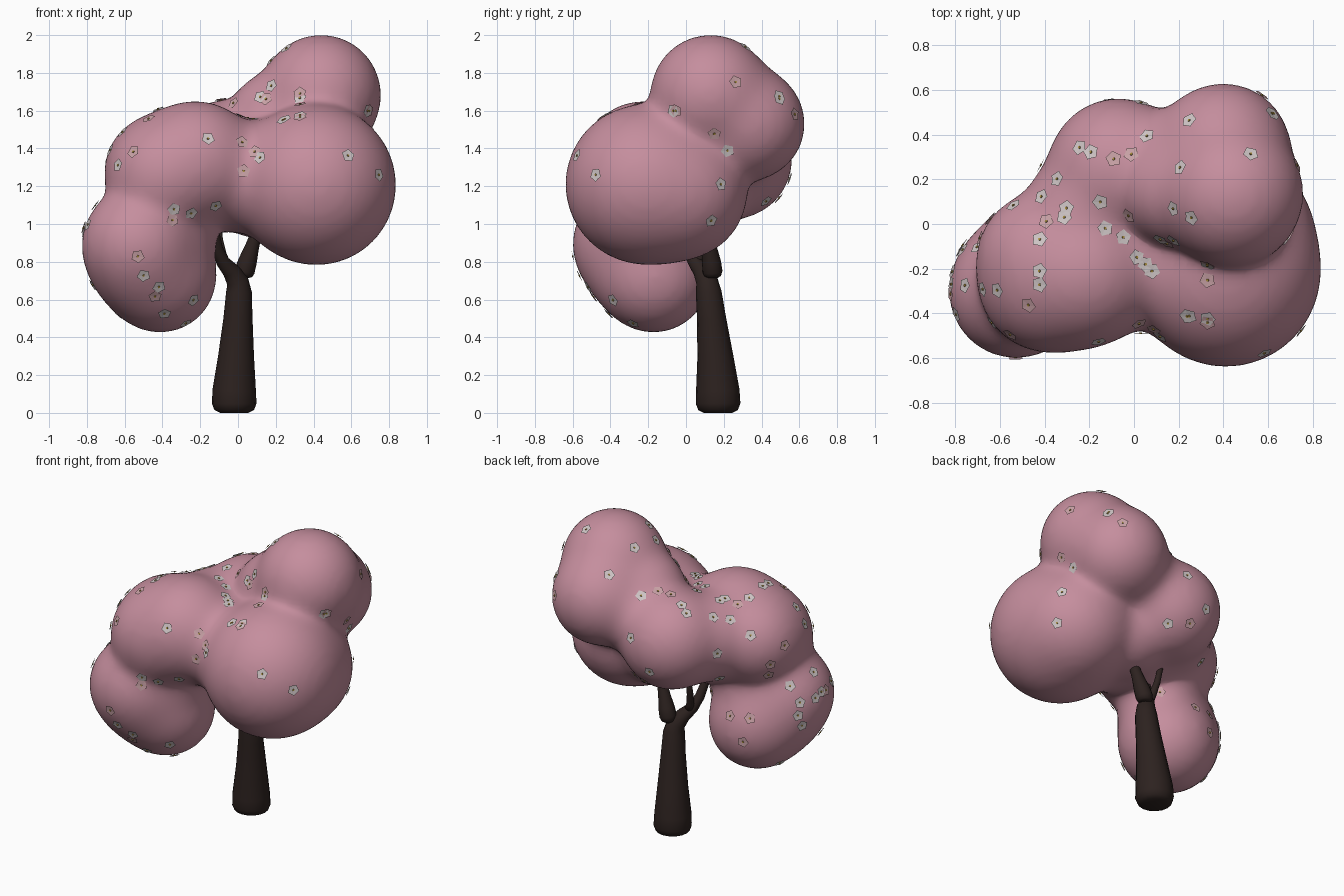
import bpy, bmesh, math, random
from mathutils import Vector

if "Cube" in bpy.data.objects:
    bpy.data.objects.remove(bpy.data.objects["Cube"])

random.seed(4)


def material(name, color):
    m = bpy.data.materials.new(name)
    m.diffuse_color = (*color, 1)
    m.use_nodes = True
    m.node_tree.nodes["Principled BSDF"].inputs["Base Color"].default_value = m.diffuse_color
    return m


PINK = material("canopy pink", (0.56, 0.27, 0.34))
BARK = material("dark bark", (0.026, 0.016, 0.014))
WHITE = material("white petals", (0.62, 0.56, 0.56))
ROSE = material("rose petals", (0.58, 0.36, 0.38))
YELLOW = material("flower center", (0.40, 0.27, 0.05))


def finish(name, bm, mats):
    me = bpy.data.meshes.new(name)
    if len(mats) == 1:
        bmesh.ops.recalc_face_normals(bm, faces=bm.faces)
    bm.to_mesh(me)
    bm.free()
    ob = bpy.data.objects.new(name, me)
    bpy.context.collection.objects.link(ob)
    for m in mats:
        me.materials.append(m)
    return ob


# Canopy: rounded lobes (x, y, z, radius) blended into one surface
LOBES = [Vector(b) for b in [
    (.41, -.215, 1.21, .422), (.44, -.03, 1.17, .35), (.06, -.17, 1.25, .28),
    (.44, .13, 1.685, .315), (.40, .33, 1.53, .297), (.19, .14, 1.56, .232),
    (.18, .27, 1.45, .225),
    (-.22, -.225, 1.325, .322), (-.38, -.265, 1.255, .305), (-.42, -.14, 1.29, .27),
    (-.41, -.17, .72, .292), (-.53, -.305, .90, .29), (-.50, -.25, .80, .275),
    (-.35, -.19, .95, .225),
    (-.07, .25, 1.34, .31), (-.22, .05, 1.32, .262),
    (.12, .08, 1.17, .24), (-.08, -.03, 1.2, .22)]]
K = 0.035


def blend(p):
    """Smooth-union distance and outward normal."""
    total, grad = 0.0, Vector()
    for b in LOBES:
        d = p - b.xyz
        w = math.exp(min(60, (b.w - d.length) / K))
        total += w
        grad += w * d.normalized()
    return -K * math.log(total + 1e-30), grad / (total + 1e-30)


def settle(p, steps=4):
    for _ in range(steps):
        d, g = blend(p)
        p = p - g * (d / max(g.length_squared, 0.35))
    return p


bm = bmesh.new()
for b in LOBES:
    ret = bmesh.ops.create_icosphere(bm, subdivisions=4, radius=b.w)
    bmesh.ops.translate(bm, verts=ret["verts"], vec=b.xyz)
canopy = finish("canopy", bm, [PINK])
mod = canopy.modifiers.new("merge", "REMESH")
mod.mode = "VOXEL"
mod.voxel_size = 0.03
merged = bpy.data.meshes.new_from_object(
    canopy.evaluated_get(bpy.context.evaluated_depsgraph_get()))
canopy.modifiers.clear()
canopy.data = merged
for v in merged.vertices:
    v.co = settle(v.co.copy())
if not merged.materials:
    merged.materials.append(PINK)
merged.polygons.foreach_set("use_smooth", [True] * len(merged.polygons))
relax = canopy.modifiers.new("relax", "SMOOTH")
relax.factor, relax.iterations = 0.5, 3


# Trunk and branches: round tubes along (x, y, z, radius) points
def tube(name, pts, sides=16):
    bm = bmesh.new()
    pts = [Vector(p) for p in pts]
    rings = []
    for i, p in enumerate(pts):
        t = (pts[min(i + 1, len(pts) - 1)].xyz - pts[max(i - 1, 0)].xyz).normalized()
        u = t.cross(Vector((0, 1, 0))).normalized()
        v = t.cross(u)
        rings.append([bm.verts.new(p.xyz + p.w * (
            u * math.cos(a * math.tau / sides) + v * math.sin(a * math.tau / sides)))
            for a in range(sides)])
    for r, s in zip(rings, rings[1:]):
        for j in range(sides):
            k = (j + 1) % sides
            bm.faces.new((r[j], r[k], s[k], s[j]))
    bm.faces.new(rings[0])
    bm.faces.new(rings[-1])
    for f in bm.faces:
        f.smooth = True
    return finish(name, bm, [BARK])


tube("trunk", [(-.02, .17, 0, .075), (-.02, .17, .015, .105), (-.02, .17, .05, .118),
               (-.02, .168, .12, .115), (-.01, .155, .3, .095), (0, .135, .5, .077),
               (.005, .12, .64, .068), (-.003, .11, .70, .058), (-.04, .08, .755, .045),
               (-.08, .045, .80, .036), (-.11, .01, .87, .03),
               (-.125, -.03, .96, .025), (-.16, -.08, 1.1, .02)])
tube("side_branch", [(.03, .14, .715, .03), (.03, .14, .725, .045), (.035, .14, .75, .053),
                     (.05, .135, .80, .05), (.075, .125, .88, .037),
                     (.1, .115, .96, .03), (.14, .1, 1.1, .022)])
tube("thin_branch", [(-.06, .06, .77, .03), (-.085, .075, .84, .024),
                     (-.1, .1, .92, .02), (-.11, .14, 1.08, .015)])

# Blossoms: five-petal discs laid on the canopy
FRONT = [(.18, 1.73), (.12, 1.67), (.15, 1.66), (.33, 1.69), (.25, 1.55), (.33, 1.56),
         (.68, 1.6), (.58, 1.36), (.74, 1.26), (.02, 1.43), (.09, 1.38), (.12, 1.35),
         (.03, 1.28), (-.16, 1.45), (-.55, 1.38), (-.63, 1.31), (-.34, 1.08), (-.35, 1.02),
         (-.25, 1.06), (-.12, 1.1), (-.53, .83), (-.5, .73), (-.42, .67), (-.44, .62),
         (-.39, .53), (-.24, .6), (-.28, .48)]
TOP = [(.25, .46), (.52, .31), (.61, .49), (.21, .25), (.18, .07), (.26, .03), (.33, -.18),
       (.33, -.25), (.24, -.41), (.33, -.42), (.06, .39), (-.01, .31), (-.09, .29),
       (-.24, .34), (-.19, .32), (-.34, .2), (-.41, .12), (-.3, .07), (-.31, .03),
       (-.39, .01), (-.42, -.07), (-.42, -.21), (-.42, -.27), (-.47, -.36), (-.15, .1),
       (-.13, -.02), (-.02, .04), (-.05, -.06), (.01, -.15), (.05, -.18), (.08, -.21),
       (-.67, -.29), (-.76, -.12), (-.81, -.27)]
RIGHT = [(.26, 1.75), (.49, 1.66), (.57, 1.58), (-.05, 1.6), (.18, 1.21),
         (.15, 1.48), (.22, 1.39), (.13, 1.02)]
rays = [(Vector((x, -2, z)), Vector((0, 1, 0))) for x, z in FRONT]
rays += [(Vector((x, y, 3)), Vector((0, 0, -1))) for x, y in TOP]
rays += [(Vector((2, y, z)), Vector((-1, 0, 0))) for y, z in RIGHT]
for _ in range(24):                      # loose scatter on back and left sides
    b = random.choice(LOBES[7:])
    aim = b.xyz + Vector([random.uniform(-.8, .8) * b.w for _ in range(3)])
    way = random.choice([Vector((0, -1, 0)), Vector((1, 0, 0)), Vector((.6, -.8, 0))])
    rays.append((aim - way * 2, way))

bm = bmesh.new()
for p, way in rays:
    for _ in range(60):
        p = p + way * max(0, min(blend(p)[0], .5))
        if p.length > 4:
            break
    if p.length > 4:
        continue
    p = settle(p, 5)
    n = blend(p)[1].normalized()
    u = n.orthogonal().normalized()
    v = n.cross(u)
    spin, tint = random.uniform(0, math.tau), int(random.random() < .3)

    def ring(count, radii, lift):
        return [bm.verts.new(p + n * lift + radii[i % 2] * (
            u * math.cos(spin + i * math.tau / count) +
            v * math.sin(spin + i * math.tau / count))) for i in range(count)]

    rim = ring(10, (.037, .029), .008)
    mid = bm.verts.new(p + n * .006)
    for i in range(10):
        bm.faces.new((mid, rim[i], rim[(i + 1) % 10])).material_index = tint
    low, high = ring(6, (.007, .007), .004), ring(6, (.006, .006), .011)
    for i in range(6):
        bm.faces.new((low[i], low[(i + 1) % 6], high[(i + 1) % 6], high[i])).material_index = 2
    bm.faces.new(high).material_index = 2
finish("blossoms", bm, [WHITE, ROSE, YELLOW])
